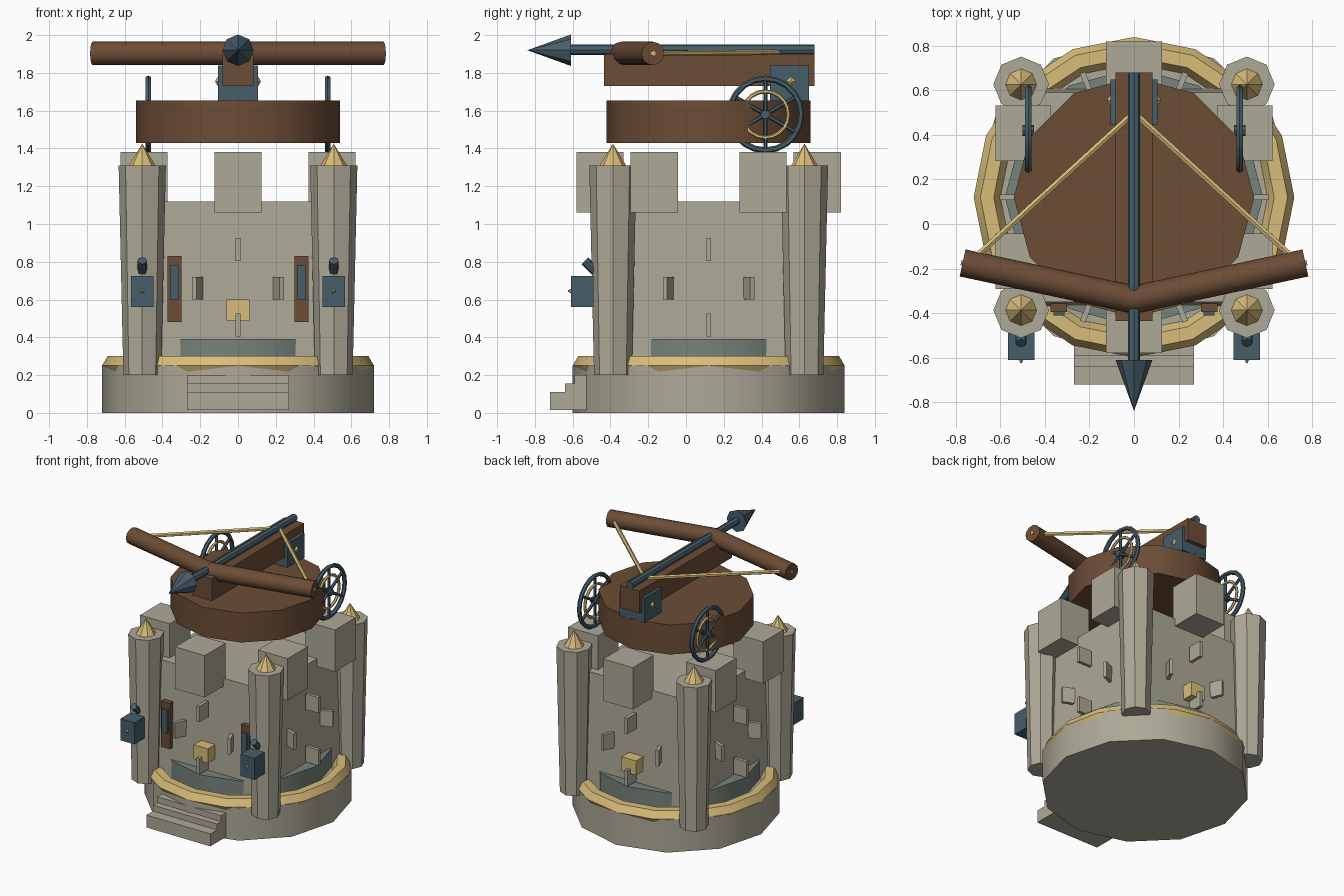
import bpy, math
from math import sin, cos, pi, radians
from mathutils import Vector

if "Cube" in bpy.data.objects:
    bpy.data.objects.remove(bpy.data.objects["Cube"])

CY = 0.12  # tower axis sits slightly behind the origin

def mat(name, rgb):
    m = bpy.data.materials.new(name)
    m.diffuse_color = tuple((c / 255) ** 2.2 for c in rgb) + (1,)
    m.use_nodes = True
    m.node_tree.nodes["Principled BSDF"].inputs["Base Color"].default_value = m.diffuse_color
    return m

STONE = mat("stone", (172, 167, 150))
WOOD = mat("wood", (108, 78, 57))
GOLD = mat("brass", (216, 188, 122))
STEEL = mat("steel", (72, 95, 106))
SLATE = mat("slate", (118, 130, 122))

def finish(name, m, smooth=False):
    o = bpy.context.object
    o.name = name
    o.data.materials.append(m)
    if smooth:
        bpy.ops.object.shade_smooth_by_angle(angle=radians(40))
    return o

def box(name, m, lo, hi, rot=0):
    c = [(a + b) / 2 for a, b in zip(lo, hi)]
    bpy.ops.mesh.primitive_cube_add(size=1, location=c, rotation=(0, 0, rot))
    o = finish(name, m)
    o.scale = [b - a for a, b in zip(lo, hi)]
    return o

def rod(name, m, a, b, r1, r2=None, n=8, smooth=True, spin=0):
    """Cylinder or cone from point a to point b."""
    a, b = Vector(a), Vector(b)
    d = b - a
    bpy.ops.mesh.primitive_cone_add(vertices=n, radius1=r1, radius2=r1 if r2 is None else r2,
                                    depth=d.length, location=(a + b) / 2)
    o = finish(name, m, smooth)
    if spin:
        o.rotation_euler = (0, 0, spin)
    else:
        o.rotation_euler = d.to_track_quat('Z', 'Y').to_euler()
    return o

def ring(name, m, loc, R, r, n, k, rot=(0, 0, 0)):
    bpy.ops.mesh.primitive_torus_add(major_radius=R, minor_radius=r, major_segments=n,
                                     minor_segments=k, location=loc, rotation=rot)
    return finish(name, m, True)

# Round plinth, brass rim, slate footing ring
rod("plinth", STONE, (0, CY, 0), (0, CY, 0.25), 0.72, n=12)
ring("plinth_rim", GOLD, (0, CY, 0.25), 0.66, 0.06, 16, 6)
rod("footing_ring", SLATE, (0, CY, 0.22), (0, CY, 0.39), 0.58, n=12)

# Front steps
for i, (y0, z0, z1) in enumerate([(-0.72, 0.015, 0.11), (-0.64, 0.11, 0.155), (-0.59, 0.155, 0.2)]):
    box(f"step_{i}", STONE, (-0.27, y0, z0), (0.27, -0.5, z1))

# Square keep
rod("keep", STONE, (0, CY, 0.2), (0, CY, 1.12), 0.49 * 2 ** 0.5, 0.47 * 2 ** 0.5, 4, False, pi / 4)

# Battlement blocks, six around
for i in range(6):
    t = pi / 2 + i * pi / 3
    x, y = 0.575 * cos(t), CY + 0.575 * sin(t)
    box(f"merlon_{i}", STONE, (x - .125, y - .125, 1.06), (x + .125, y + .125, 1.38))

# Staggered rows of projecting wall stones
for row, z in enumerate((0.465, 0.66, 0.865)):
    for i in range(8):
        t = (i + 0.5 * (row % 2)) * pi / 4
        if row != 1 and i % 2:
            continue  # buried in the corner turrets
        x, y = 0.55 * cos(t), CY + 0.55 * sin(t)
        box(f"wall_stone_{row}_{i}", STONE, (x - .055, y - .0125, z - .06), (x + .055, y + .0125, z + .06), t)

# Corner turrets with brass caps
for sx in (-1, 1):
    for sy in (-1, 1):
        x, y = 0.507 * sx, CY + 0.507 * sy
        rod("turret", STONE, (x, y, 0.2), (x, y, 1.31), 0.1, 0.125, 8)
        rod("turret_cap", GOLD, (x, y, 1.31), (x, y, 1.425), 0.07, 0, 8, False)

# Brass blocks on front and back walls
for s in (-1, 1):
    y = CY + 0.51 * s
    box("brass_block", GOLD, (-.06, y - .06, .49), (.06, y + .06, .6))

# Front shutters and turret lock boxes
for s in (-1, 1):
    x = 0.337 * s
    box("shutter", WOOD, (x - .037, -.395, .48), (x + .037, -.35, .83))
    box("shutter_pane", STEEL, (x - .024, -.41, .6), (x + .024, -.37, .78))
    x = 0.507 * s
    box("lock_box", STEEL, (x - .06, -.61, .56), (x + .06, -.49, .725))
    rod("lock_knob", GOLD, (x, -.605, .645), (x, -.625, .645), .014, .004, 6)
    rod("lock_peg", STEEL, (x, -.535, .805), (x, -.46, .73), .025, n=8)

# Turntable
rod("turntable", WOOD, (0, CY, 1.43), (0, CY, 1.655), 0.54, n=12)

# Hand wheels on both sides
for s in (-1, 1):
    c = Vector((0.475 * s, 0.42, 1.58))
    ring("wheel_rim", STEEL, c, 0.19, 0.016, 20, 6, (0, pi / 2, 0))
    ring("wheel_inner_ring", GOLD, c, 0.122, 0.011, 20, 6, (0, pi / 2, 0))
    rod("wheel_hub", STEEL, c - Vector((.025, 0, 0)), c + Vector((.025, 0, 0)), .025, n=8)
    for i in range(3):
        t = pi / 2 + i * pi / 3
        d = Vector((0, cos(t), sin(t))) * 0.19
        rod("wheel_spokes", STEEL, c - d, c + d, .011, n=6)

# Crossbow stock and winch housing
box("stock", WOOD, (-.083, -.435, 1.73), (.083, .68, 1.9))
box("winch_housing", STEEL, (-.105, .445, 1.65), (.105, .65, 1.84))
for s in (-1, 1):
    rod("winch_stud", GOLD, (.1 * s, .555, 1.755), (.118 * s, .555, 1.755), .035, .008, 4, False)

# Bow limbs and string
for s in (-1, 1):
    rod("bow_limb", WOOD, (-.01 * s, -.342, 1.903), (.77 * s, -.175, 1.903), .062, n=12)
    rod("bow_limb_pin", GOLD, (.75 * s, -.179, 1.903), (.777 * s, -.173, 1.903), .014, n=6)
    rod("bow_string", GOLD, (.73 * s, -.165, 1.903), (0, .5, 1.91), .015, n=6)

# Bolt
rod("bolt_shaft", STEEL, (0, -.62, 1.922), (0, .68, 1.922), .028, n=8)
rod("bolt_head", STEEL, (0, -.61, 1.92), (0, -.84, 1.92), .083, 0, 8)
